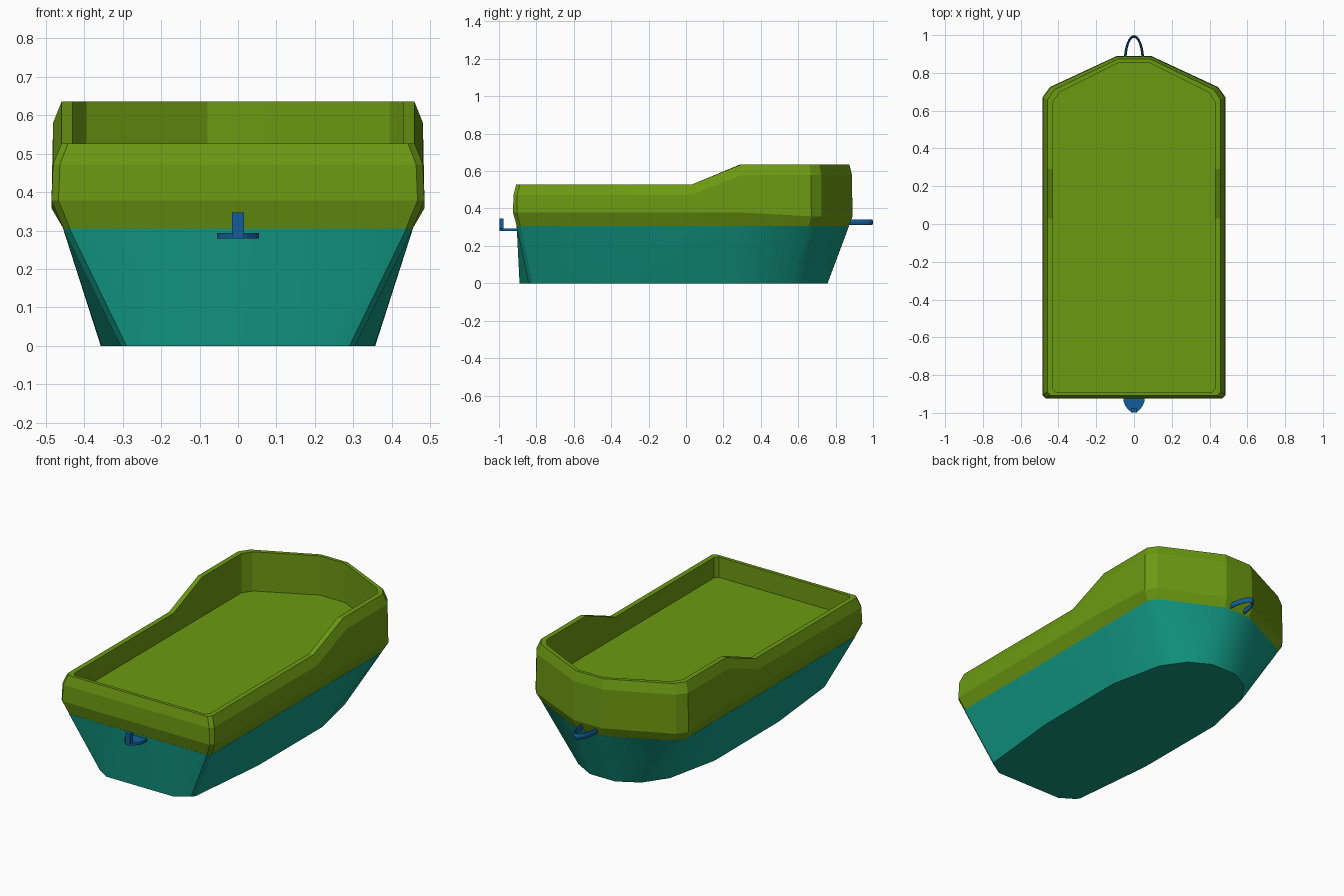
import bpy, bmesh, math

if "Cube" in bpy.data.objects:
    bpy.data.objects.remove(bpy.data.objects["Cube"])


def material(name, rgb):
    m = bpy.data.materials.new(name)
    m.diffuse_color = (*rgb, 1)
    m.use_nodes = True
    m.node_tree.nodes["Principled BSDF"].inputs["Base Color"].default_value = m.diffuse_color
    return m


GREEN = material("olive green", (0.15, 0.32, 0.006))
TEAL = material("teal", (0.006, 0.32, 0.23))
BLUE = material("blue", (0.006, 0.11, 0.32))


def finish(name, bm, mat, angle=None):
    bmesh.ops.recalc_face_normals(bm, faces=bm.faces)
    me = bpy.data.meshes.new(name)
    bm.to_mesh(me)
    bm.free()
    me.materials.append(mat)
    ob = bpy.data.objects.new(name, me)
    bpy.context.collection.objects.link(ob)
    if angle:
        bpy.ops.object.select_all(action='DESELECT')
        ob.select_set(True)
        bpy.context.view_layer.objects.active = ob
        bpy.ops.object.shade_smooth_by_angle(angle=math.radians(angle))
    return ob


def loft(name, rings, mat, angle=None, closed=False):
    """Skin rings of 3D points; cap the ends or join last to first."""
    bm = bmesh.new()
    rows = [[bm.verts.new(p) for p in r] for r in rings]
    n = len(rows[0])
    pairs = list(zip(rows, rows[1:]))
    for a, b in pairs:
        for i in range(n):
            j = (i + 1) % n
            bm.faces.new((a[i], a[j], b[j], b[i]))
    bm.faces.new(rows[0][::-1])
    bm.faces.new(rows[-1])
    return finish(name, bm, mat, angle)


def mirrored(half):
    return half + [(-x, y) for x, y in reversed(half)]


# Plan outlines, right half from front to back
deck = mirrored([(.22, -.925), (.467, -.925), (.485, -.905), (.485, .03),
                 (.485, .30), (.485, .67), (.445, .725), (.09, .89)])
keel = mirrored([(.21, -.89), (.29, -.84), (.305, -.82), (.355, -.33),
                 (.357, .25), (.29, .56), (.20, .69), (.08, .757)])


def rim_height(y):
    return .527 + .108 * min(1, max(0, (y - .03) / .27))


def ring(d, z):
    """Deck outline drawn inwards by d, with a height or height rule."""
    return [(x * (1 - d / .485), y * (1 - d * .65 / .92),
             z(y) if callable(z) else z) for x, y in deck]


# Lower hull
loft("lower_hull", [[(x, y, 0) for x, y in keel], ring(.03, .305)], TEAL, 30)

# Upper hull with bulwark and sunken deck
loft("upper_hull", [
    ring(.032, .303),
    ring(0, lambda y: .378 if y < .5 else .358),
    ring(.004, lambda y: rim_height(y) - .055),
    ring(.026, rim_height),
    ring(.055, rim_height),
    ring(.055, .41)], GREEN, 12)

# Front coupling: rounded plate and upright pin
plate = mirrored([(.055, -.86), (.055, -.94), (.045, -.965), (.025, -.988), (.01, -.998)])
loft("coupling_plate", [[(x, y, z) for x, y in plate] for z in (.279, .294)], BLUE)
pin = mirrored([(.015, -.975), (.015, -.998)])
loft("coupling_pin", [[(x, y, z) for x, y in pin] for z in (.285, .347)], BLUE)

# Rear coupling loop: oval section swept round a half ellipse
sweep = []
for i in range(17):
    a = math.pi * i / 16
    c, s = math.cos(a), math.sin(a)
    section = []
    for k in range(10):
        t = math.tau * k / 10
        r = .007 * math.cos(t)
        section.append(((.047 + r) * c, .86 + (.133 + r) * s, .327 + .016 * math.sin(t)))
    sweep.append(section)
loft("coupling_loop", sweep, BLUE, 50)
